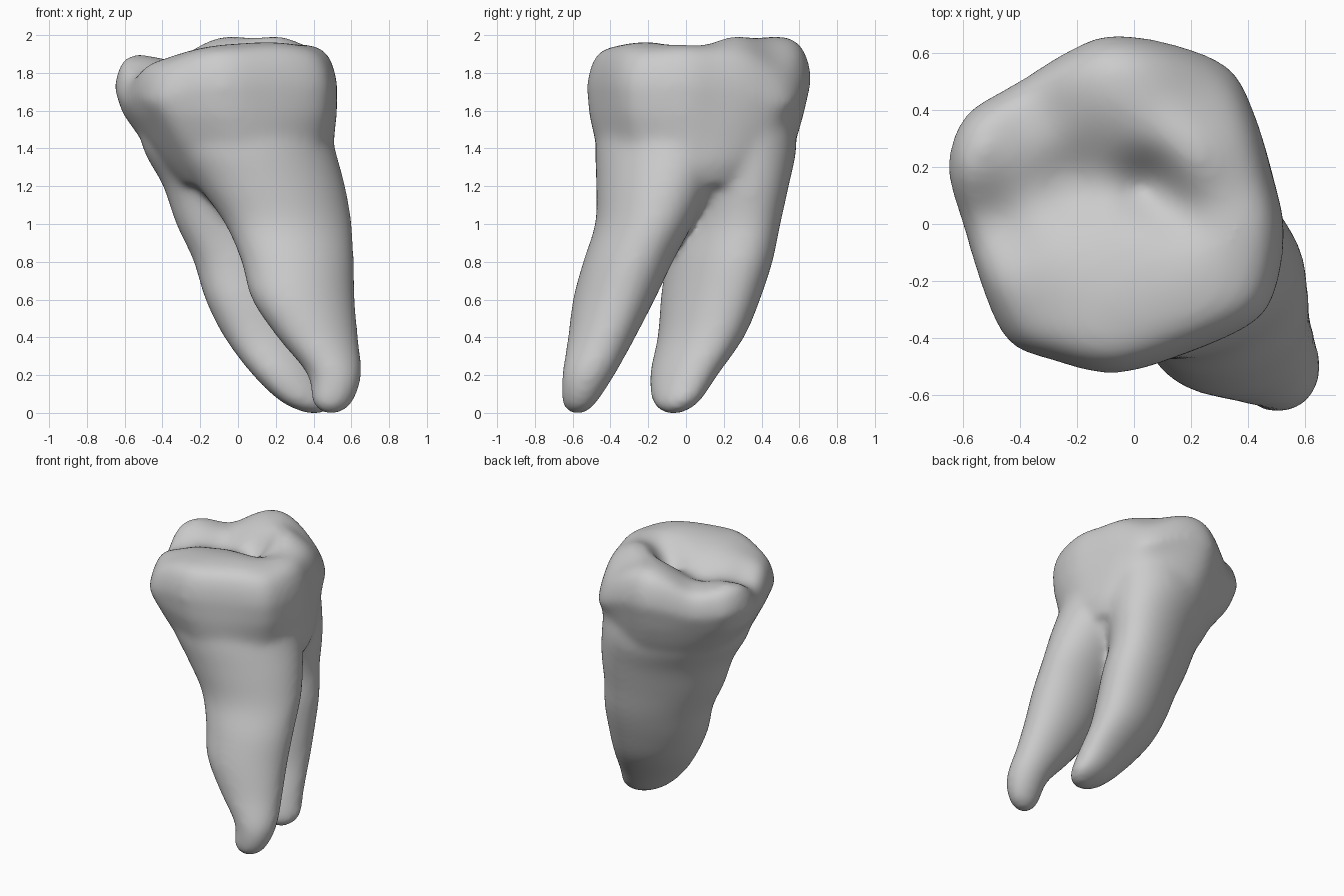
import bpy
import bmesh
from math import cos, sin, pi, exp, hypot, radians

cube = bpy.data.objects.get("Cube")
if cube:
    bpy.data.objects.remove(cube, do_unlink=True)

SEGMENTS = 72


def catmull(p0, p1, p2, p3, t):
    """Smooth interpolation between tuples p1 and p2."""
    return tuple(
        0.5 * (2 * b + (c - a) * t + (2 * a - 5 * b + 4 * c - d) * t * t
               + (3 * b - a - 3 * c + d) * t ** 3)
        for a, b, c, d in zip(p0, p1, p2, p3))


def smooth_path(points, steps, closed=False):
    """Resample a list of tuples along a smooth curve."""
    count = len(points)

    def pick(i):
        return points[i % count] if closed else points[max(0, min(count - 1, i))]

    result = []
    for i in range(count if closed else count - 1):
        for s in range(steps):
            result.append(catmull(pick(i - 1), pick(i), pick(i + 1), pick(i + 2), s / steps))
    if not closed:
        result.append(points[-1])
    return result


def loft(bm, rings):
    """Skin a stack of equal rings and close both ends."""
    layers = [[bm.verts.new(co) for co in ring] for ring in rings]
    for low, high in zip(layers, layers[1:]):
        n = len(low)
        for i in range(n):
            j = (i + 1) % n
            bm.faces.new((low[i], low[j], high[j], high[i]))
    bm.faces.new(list(reversed(layers[0])))
    bm.faces.new(layers[-1])


def oval_loft(bm, sections, angle):
    """Curved tapering body from flattened oval sections."""
    ca, sa = cos(radians(angle)), sin(radians(angle))
    rings = []
    for z, cx, cy, major, minor in smooth_path(sections, 5):
        ring = []
        for i in range(SEGMENTS):
            a = 2 * pi * i / SEGMENTS
            u, v = major * cos(a), minor * sin(a)
            ring.append((cx + u * ca - v * sa, cy + u * sa + v * ca, z))
        rings.append(ring)
    loft(bm, rings)


# Oval sections: height, centre x, centre y, long radius, short radius
front_root = [
    (-0.01, 0.49, -0.575, 0.04, 0.04), (0.05, 0.5, -0.565, 0.11, 0.09),
    (0.2, 0.51, -0.515, 0.145, 0.14), (0.4, 0.42, -0.445, 0.22, 0.175),
    (0.6, 0.345, -0.38, 0.28, 0.21), (0.8, 0.315, -0.305, 0.305, 0.23),
    (1.0, 0.265, -0.22, 0.345, 0.25), (1.2, 0.175, -0.165, 0.4, 0.3),
    (1.4, 0.07, -0.11, 0.45, 0.36), (1.6, 0.02, -0.08, 0.45, 0.36)]
back_root = [
    (-0.01, 0.41, -0.07, 0.04, 0.04), (0.05, 0.37, -0.055, 0.15, 0.11),
    (0.2, 0.28, -0.01, 0.225, 0.16), (0.4, 0.19, 0.08, 0.29, 0.2),
    (0.6, 0.135, 0.13, 0.34, 0.225), (0.8, 0.1, 0.175, 0.37, 0.24),
    (1.0, 0.04, 0.195, 0.41, 0.25), (1.2, 0.01, 0.2, 0.45, 0.29),
    (1.4, -0.045, 0.185, 0.5, 0.35), (1.6, -0.06, 0.17, 0.5, 0.35)]
neck = [
    (0.96, 0.12, 0, 0.12, 0.1), (1.08, 0.1, 0.01, 0.24, 0.2),
    (1.18, 0.08, 0.02, 0.34, 0.3), (1.3, 0.05, 0.02, 0.43, 0.38),
    (1.45, 0, 0.03, 0.5, 0.42), (1.6, 0, 0.03, 0.5, 0.42)]

# Crown outline seen from above
outline = smooth_path([
    (0.52, 0), (0.48, 0.17), (0.42, 0.38), (0.34, 0.54), (0.17, 0.62),
    (-0.07, 0.66), (-0.22, 0.61), (-0.4, 0.5), (-0.59, 0.38), (-0.65, 0.2),
    (-0.6, 0), (-0.51, -0.28), (-0.43, -0.42), (-0.3, -0.47), (-0.08, -0.52),
    (0.15, -0.46), (0.42, -0.34), (0.5, -0.2)], 4, closed=True)
MID_X, MID_Y, HALF_X, HALF_Y = -0.065, 0.07, 0.585, 0.59

# Cusps and grooves of the chewing surface: x, y, radius, height
bumps = [
    (0.2, 0.26, 0.2, 0.11), (-0.05, 0.5, 0.22, 0.1), (0.36, 0.54, 0.2, -0.09),
    (-0.12, -0.28, 0.28, 0.05), (0.22, -0.2, 0.24, 0.06), (0.4, 0, 0.14, 0.03),
    (-0.47, -0.4, 0.2, -0.07), (-0.58, 0.24, 0.14, 0.02), (-0.36, 0.42, 0.12, -0.04),
    (-0.5, 0, 0.15, -0.1), (-0.22, 0.14, 0.15, -0.09),
    (0.04, 0.14, 0.11, -0.14), (0.17, 0.04, 0.1, -0.05)]


def top_height(x, y):
    z = 1.885
    for bx, by, r, h in bumps:
        z += h * exp(-((x - bx) ** 2 + (y - by) ** 2) / (r * r))
    return z


def crown(bm):
    # Flank levels: height, centre x, centre y, half width, half depth, roundness
    levels = smooth_path([
        (1.2, 0.07, 0.025, 0.39, 0.42, 0.9), (1.31, 0.04, 0.04, 0.46, 0.48, 0.8),
        (1.43, 0, 0.05, 0.51, 0.53, 0.55), (1.58, -0.045, 0.055, 0.57, 0.57, 0.2)], 4)
    rings = []
    for z, cx, cy, width, depth, roundness in levels:
        ring = []
        for x, y in outline:
            u, v = (x - MID_X) / HALF_X, (y - MID_Y) / HALF_Y
            pull = 1 - roundness + roundness / hypot(u, v)
            ring.append((cx + u * pull * width, cy + v * pull * depth, z))
        rings.append(ring)
    # Rim rolling over into the chewing surface: scale and drop
    rim = [(1.01, 0.18), (0.985, 0.1), (0.94, 0.04), (0.88, 0.01)]
    rim += [(0.8 - 0.08 * i, 0) for i in range(10)]
    for scale, drop in rim:
        ring = []
        for x, y in outline:
            px = MID_X + (x - MID_X) * scale
            py = MID_Y + (y - MID_Y) * scale
            ring.append((px, py, top_height(px, py) - drop))
        rings.append(ring)
    loft(bm, rings)


# Enamel material
grey = bpy.data.materials.new("plain grey")
grey.use_nodes = True
colour = (0.6, 0.6, 0.6, 1)
grey.diffuse_color = colour
grey.node_tree.nodes["Principled BSDF"].inputs["Base Color"].default_value = colour

# Crown, neck and roots gathered in one mesh
bm = bmesh.new()
crown(bm)
oval_loft(bm, front_root, 18)
oval_loft(bm, back_root, 33)
oval_loft(bm, neck, 30)
bmesh.ops.recalc_face_normals(bm, faces=bm.faces)
mesh = bpy.data.meshes.new("tooth")
bm.to_mesh(mesh)
bm.free()
tooth = bpy.data.objects.new("tooth", mesh)
bpy.context.collection.objects.link(tooth)

# Fuse the parts into one soft skin
fuse = tooth.modifiers.new("fuse", 'REMESH')
fuse.mode = 'VOXEL'
fuse.voxel_size = 0.018
fuse.use_smooth_shade = True
soften = tooth.modifiers.new("soften", 'SMOOTH')
soften.factor = 0.5
soften.iterations = 30
bpy.context.view_layer.update()
graph = bpy.context.evaluated_depsgraph_get()
fused = bpy.data.meshes.new_from_object(tooth.evaluated_get(graph))
tooth.modifiers.clear()
tooth.data = fused
fused.name = "tooth"
bpy.data.meshes.remove(mesh)
fused.materials.clear()
fused.materials.append(grey)

# Stand it on the ground
low = min(v.co.z for v in fused.vertices)
for v in fused.vertices:
    v.co.z -= low
for face in fused.polygons:
    face.use_smooth = True
    face.material_index = 0
